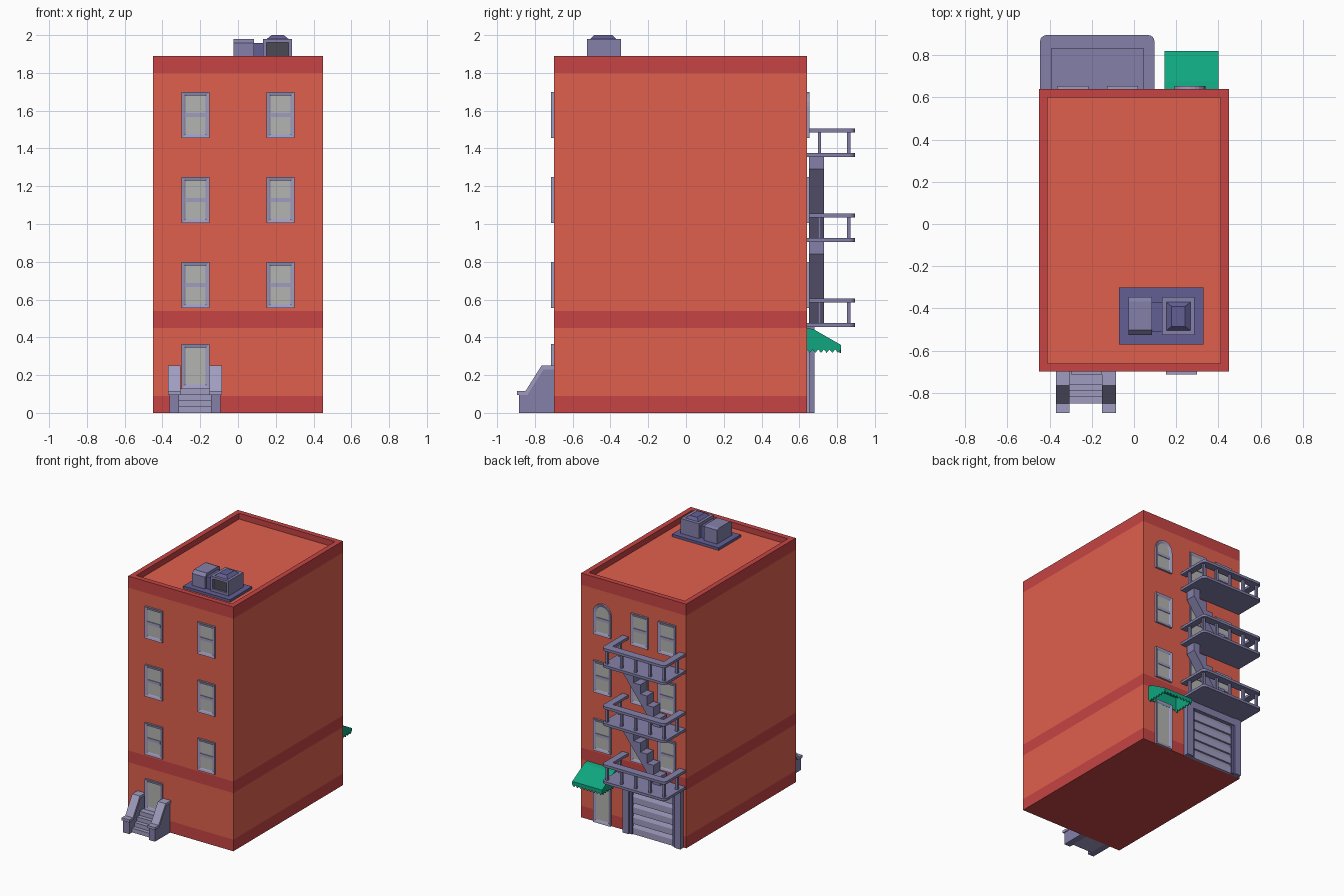
import bpy, bmesh, math

if "Cube" in bpy.data.objects:
    bpy.data.objects.remove(bpy.data.objects["Cube"])

def mat(name, rgb):
    m = bpy.data.materials.new(name)
    lin = [(c / 255 / 12.92 if c < 10 else ((c / 255 + 0.055) / 1.055) ** 2.4) for c in rgb]
    m.diffuse_color = (*lin, 1)
    m.use_nodes = True
    m.node_tree.nodes["Principled BSDF"].inputs["Base Color"].default_value = m.diffuse_color
    return m

BRICK = mat("brick", (224, 96, 77))
BAND = mat("band", (198, 68, 68))
TRIM = mat("trim", (160, 156, 192))
STEEL = mat("steel", (132, 128, 170))
INDIGO = mat("indigo", (98, 94, 148))
GLASS = mat("glass", (180, 180, 178))
DARK = mat("dark", (75, 73, 84))
GREEN = mat("green", (16, 166, 128))

def finish(bm, name, mats):
    me = bpy.data.meshes.new(name)
    bm.to_mesh(me)
    bm.free()
    for m in mats:
        me.materials.append(m)
    ob = bpy.data.objects.new(name, me)
    bpy.context.collection.objects.link(ob)
    return ob

def prism(name, pts, axis, a, b, m, insets=(), inner=None, open_edges=()):
    """Extrude a 2D outline along an axis; optionally inset the cap at b."""
    place = {'x': lambda u, v, t: (t, u, v), 'y': lambda u, v, t: (u, t, v),
             'z': lambda u, v, t: (u, v, t)}[axis]
    bm = bmesh.new()
    A = [bm.verts.new(place(u, v, a)) for u, v in pts]
    B = [bm.verts.new(place(u, v, b)) for u, v in pts]
    bm.faces.new(A)
    cap = bm.faces.new(B)
    n = len(pts)
    for i in range(n):
        if i not in open_edges:
            j = (i + 1) % n
            bm.faces.new((A[i], A[j], B[j], B[i]))
    bmesh.ops.recalc_face_normals(bm, faces=bm.faces)
    for th, dep in insets:
        bmesh.ops.inset_individual(bm, faces=[cap], thickness=th, depth=dep, use_even_offset=True)
    if inner:
        cap.material_index = 1
    return finish(bm, name, [m, inner or m])

def rect(u0, u1, v0, v1):
    return [(u0, v0), (u1, v0), (u1, v1), (u0, v1)]

def box(name, x0, x1, y0, y1, z0, z1, m):
    return prism(name, rect(x0, x1, y0, y1), 'z', z0, z1, m)

def loft(name, rings, idx, mats):
    """Skin a stack of rectangles (x0,x1,y0,y1,z); idx = bottom, each segment, top."""
    bm = bmesh.new()
    R = [[bm.verts.new((x, y, r[4])) for x, y in rect(*r[:4])] for r in rings]
    bm.faces.new(R[0]).material_index = idx[0]
    for k in range(len(R) - 1):
        for i in range(4):
            j = (i + 1) % 4
            bm.faces.new((R[k][i], R[k][j], R[k + 1][j], R[k + 1][i])).material_index = idx[k + 1]
    bm.faces.new(R[-1]).material_index = idx[-1]
    bmesh.ops.recalc_face_normals(bm, faces=bm.faces)
    return finish(bm, name, mats)

# Building shell with coloured bands and sunken roof
FRONT, BACK = -0.70, 0.64
rings = [(-0.45, 0.45, FRONT, BACK, z) for z in (0, 0.09, 0.45, 0.54, 1.80, 1.89)]
rings += [(-0.41, 0.41, FRONT + 0.04, BACK - 0.04, z) for z in (1.89, 1.845)]
loft("building", rings, [1, 1, 0, 1, 0, 1, 1, 1, 0], [BRICK, BAND])

# Windows and doors
def opening(name, x, z0, z1, side, arched=False, bar=True):
    y = FRONT if side < 0 else BACK
    w = 0.074
    pts = rect(x - w, x + w, z0, z1)
    if arched:
        pts = [(x - w, z0), (x + w, z0)] + [
            (x + w * math.cos(math.pi * i / 10), z1 - w + w * math.sin(math.pi * i / 10))
            for i in range(11)]
    prism(name, pts, 'y', y, y + side * 0.014, TRIM, [(0.016, -0.005), (0.006, -0.004)], GLASS)
    if bar:
        zm = (z0 + z1) / 2
        box(name + "_bar", x - 0.056, x + 0.056, *sorted((y, y + side * 0.010)),
            zm - 0.011, zm + 0.011, TRIM)

for f in range(3):
    z = 0.555 + 0.45 * f
    for x in (-0.225, 0.225):
        opening("front_window", x, z, z + 0.245, -1)
    for x in (-0.29, -0.055, 0.265):
        opening("back_window", x, z, z + 0.245, 1, arched=(f == 2 and x > 0))
opening("front_door", -0.225, 0.13, 0.365, -1, bar=False)
opening("back_door", 0.265, 0, 0.365, 1, bar=False)

# Front stoop: steps and capped side walls
steps = [(FRONT, 0)]
for i in range(4):
    y = -0.85 + 0.03 * i
    steps += [(y, 0.0325 * i), (y, 0.0325 * (i + 1))]
prism("stoop_steps", steps + [(FRONT, 0.13)], 'x', -0.315, -0.14, TRIM)
for x in (-0.3375, -0.1175):
    prism("stoop_wall", [(FRONT, 0), (-0.885, 0), (-0.885, 0.097), (-0.845, 0.097),
                         (-0.76, 0.232), (FRONT, 0.232)], 'x', x - 0.026, x + 0.026, STEEL)
    prism("stoop_cap", [(-0.895, 0.095), (-0.895, 0.115), (-0.85, 0.115), (-0.765, 0.25),
                        (FRONT, 0.25), (FRONT, 0.23), (-0.755, 0.23), (-0.84, 0.095)],
          'x', x - 0.033, x + 0.033, TRIM)

# Garage door: slats, pillars and lintel
slats = [(BACK, 0.40), (BACK, 0)]
for i in range(5):
    z = 0.08 * i
    slats += [(0.66, z), (0.66, z + 0.048), (0.646, z + 0.08)]
prism("garage_slats", slats, 'x', -0.37, 0.01, TRIM)
for s in (-1, 1):
    c = -0.18 + s * 0.222
    box("garage_pillar", c - 0.026, c + 0.026, BACK, 0.68, 0, 0.455, STEEL)
    c = -0.18 + s * 0.185
    box("garage_jamb", c - 0.012, c + 0.012, BACK, 0.668, 0, 0.42, INDIGO)
box("garage_lintel", -0.38, 0.02, BACK, 0.675, 0.40, 0.455, STEEL)

# Fire escape: platforms, rails, posts and stairs
def arc(cx, cy, r, a0):
    return [(cx + r * math.cos(math.radians(a0 + 22.5 * i)),
             cy + r * math.sin(math.radians(a0 + 22.5 * i))) for i in range(5)]

X0, X1, Y1, r = -0.445, 0.097, 0.895, 0.03
outer = [(X0, BACK), (X1, BACK)] + arc(X1 - r, Y1 - r, r, 0) + arc(X0 + r, Y1 - r, r, 90)
u_rail = outer[1:] + [(X0, BACK), (X0 + 0.053, BACK), (X0 + 0.053, 0.832),
                      (X1 - 0.053, 0.832), (X1 - 0.053, BACK)]
for f in range(3):
    z = 0.455 + 0.45 * f
    prism("escape_platform", outer, 'z', z, z + 0.02, STEEL)
    prism("escape_rail", u_rail, 'z', z + 0.13, z + 0.15, STEEL)
    xa, xb = X0 + 0.027, X1 - 0.027
    spots = [(xa + (xb - xa) * i / 4, 0.862) for i in range(5)] + [(xa, 0.707), (xb, 0.707)]
    for x, y in spots:
        box("escape_post", x - 0.009, x + 0.009, y - 0.009, y + 0.009, z + 0.02, z + 0.13, STEEL)
    if f < 2:
        zb, n = z + 0.02, 6
        prof = [(0.05, zb + 0.43), (0.05, zb + 0.365), (-0.23, zb)]
        for i in range(n):
            x = -0.29 + 0.34 * i / n
            prof += [(x, zb + 0.43 * i / n), (x, zb + 0.43 * (i + 1) / n)]
        prism("escape_stairs", prof, 'y', 0.65, 0.73, STEEL)

# Awning with pointed valance
aw = prism("awning", [(BACK, 0.34), (BACK, 0.45), (0.675, 0.443), (0.82, 0.36), (0.82, 0.34)],
           'x', 0.145, 0.40, GREEN, open_edges=(4,))
sol = aw.modifiers.new("thickness", 'SOLIDIFY')
sol.thickness = 0.008
sol.offset = -1

def teeth(u0, u1, n):
    d = (u1 - u0) / n
    pts = [(u1, 0.342), (u0, 0.342)]
    for i in range(n):
        pts += [(u0 + d * i, 0.336), (u0 + d * (i + 0.5), 0.318)]
    return pts + [(u1, 0.336)]

prism("awning_valance_front", teeth(0.145, 0.40, 9), 'y', 0.812, 0.82, GREEN)
for x in (0.145, 0.392):
    prism("awning_valance_side", teeth(BACK, 0.82, 6), 'x', x, x + 0.008, GREEN)

# Rooftop cooling units
ZR = 1.865
box("unit_base", -0.07, 0.33, -0.57, -0.30, 1.845, ZR, INDIGO)
prism("left_unit", [(-0.525, ZR), (-0.525, 1.957), (-0.503, 1.98), (-0.368, 1.98),
                    (-0.345, 1.972), (-0.345, ZR)], 'x', -0.025, 0.086, STEEL)
box("unit_link", 0.086, 0.132, -0.51, -0.37, ZR, 1.957, INDIGO)
prism("right_unit", rect(0.132, 0.287, ZR, 1.98), 'y', -0.345, -0.525, STEEL,
      [(0.019, 0), (0.001, -0.012)], DARK)
loft("fan_cap", [(0.153, 0.267, -0.505, -0.37, 1.98), (0.178, 0.242, -0.485, -0.39, 2.0)],
     [0, 0, 0], [INDIGO])
